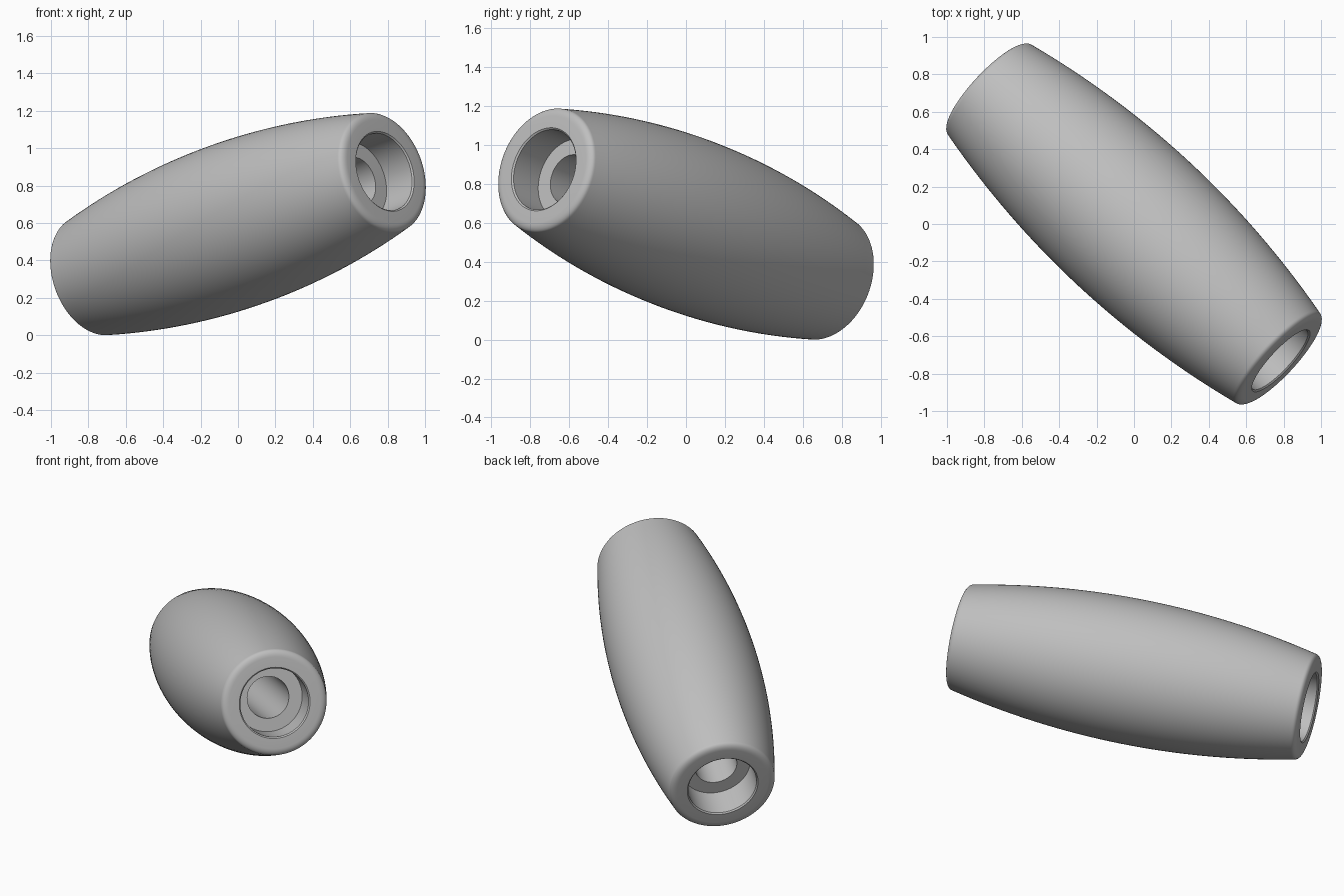
import bpy, bmesh, math
from mathutils import Vector

cube = bpy.data.objects.get("Cube")
if cube:
    bpy.data.objects.remove(cube)

grey = bpy.data.materials.new("light grey")
grey.use_nodes = True
colour = (0.52, 0.52, 0.52, 1)
grey.diffuse_color = colour
grey.node_tree.nodes["Principled BSDF"].inputs["Base Color"].default_value = colour

AXIS = Vector((0.708, -0.659, 0.254))
HALF, SHOULDER = 1.11, 1.08        # end face and start of the rounded rim
R_MID, R_END, R_FACE = 0.445, 0.33, 0.285
R_BORE, R_HOLE, DEPTH = 0.213, 0.13, 0.2
CHAMFER = 0.008

# Half profile (radius, height): belly arc, rounded rim, counterbore, through hole
sagitta = R_MID - R_END
arc_r = (SHOULDER ** 2 + sagitta ** 2) / (2 * sagitta)
half = []
for i in range(17):
    z = SHOULDER * i / 16
    half.append((R_MID - arc_r + math.sqrt(arc_r ** 2 - z ** 2), z))
for i in range(1, 7):
    t = math.radians(15 * i)
    half.append((R_FACE + (R_END - R_FACE) * math.cos(t),
                 SHOULDER + (HALF - SHOULDER) * math.sin(t)))
half += [(R_BORE + CHAMFER, HALF), (R_BORE, HALF - CHAMFER),
         (R_BORE, HALF - DEPTH), (R_HOLE, HALF - DEPTH)]

# Mirror the profile into a closed loop and revolve it
loop = half + [(r, -z) for r, z in reversed(half[1:])]
bm = bmesh.new()
verts = [bm.verts.new((r, 0, z)) for r, z in loop]
edges = [bm.edges.new((verts[i - 1], verts[i])) for i in range(len(verts))]
bmesh.ops.spin(bm, geom=verts + edges, cent=(0, 0, 0), axis=(0, 0, 1),
               angle=math.tau, steps=96)
bmesh.ops.remove_doubles(bm, verts=bm.verts, dist=0.0001)
bmesh.ops.recalc_face_normals(bm, faces=bm.faces)
mesh = bpy.data.meshes.new("barrel_sleeve")
bm.to_mesh(mesh)
bm.free()
mesh.materials.append(grey)

# Tilt the sleeve and rest it on the ground
sleeve = bpy.data.objects.new("barrel_sleeve", mesh)
bpy.context.collection.objects.link(sleeve)
mesh.transform(AXIS.to_track_quat('Z', 'Y').to_matrix().to_4x4())
sleeve.location.z = -min(v.co.z for v in mesh.vertices)

bpy.context.view_layer.objects.active = sleeve
sleeve.select_set(True)
bpy.ops.object.shade_smooth_by_angle(angle=math.radians(30))
